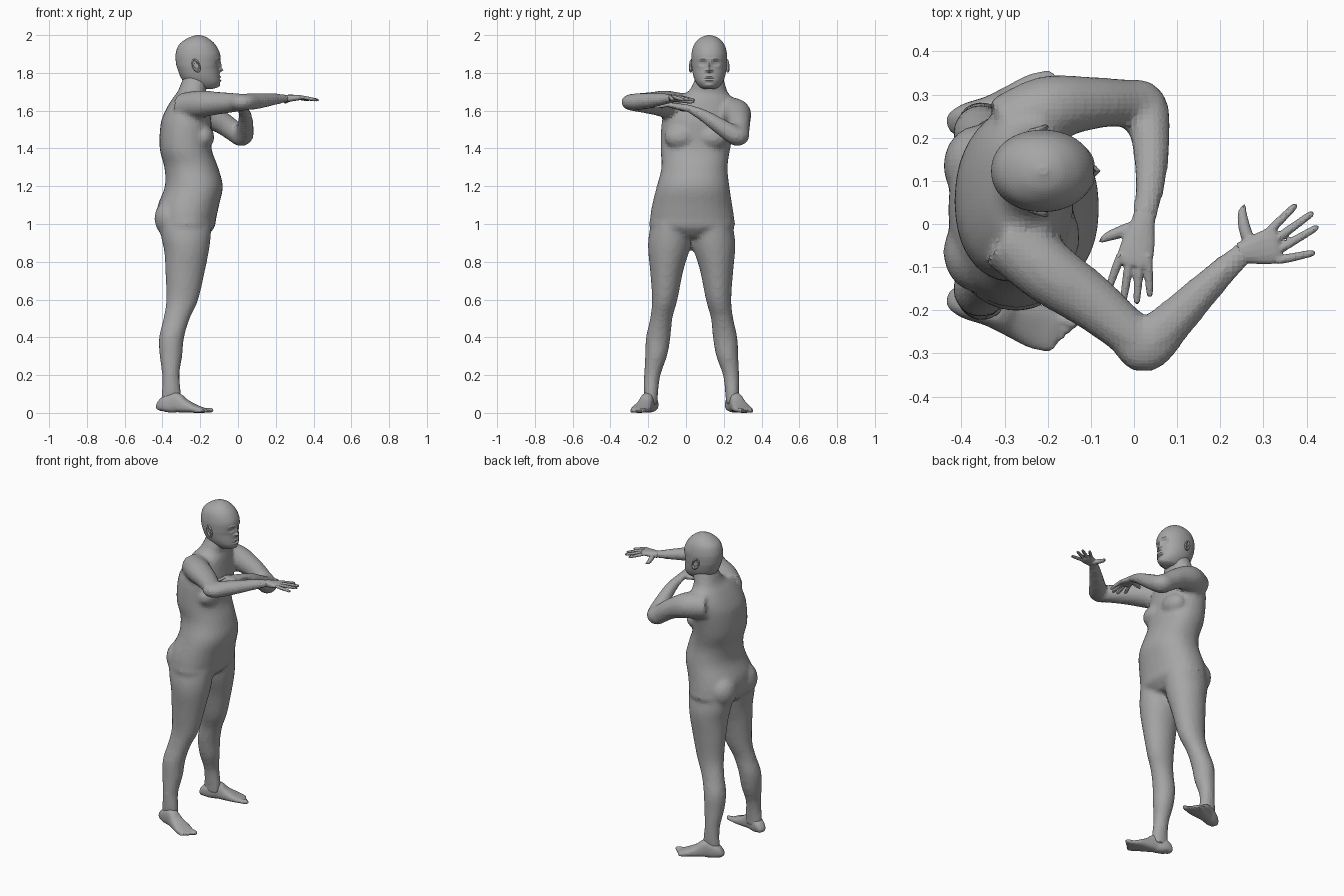
import bpy, bmesh, math
from mathutils import Vector, Matrix

cube = bpy.data.objects.get("Cube")
if cube:
    bpy.data.objects.remove(cube, do_unlink=True)

clay = bpy.data.materials.new("clay_gray")
clay.use_nodes = True
GRAY = (0.38, 0.38, 0.38, 1)
clay.diffuse_color = GRAY
clay.node_tree.nodes["Principled BSDF"].inputs["Base Color"].default_value = GRAY
UP = Vector((0, 0, 1))


def resample(rows, n):
    """Catmull-Rom interpolation through rows of numbers."""
    out = []
    for i in range(len(rows) - 1):
        a, b, c, d = (rows[min(max(i + k, 0), len(rows) - 1)] for k in (-1, 0, 1, 2))
        for s in range(n):
            t = s / n
            out.append([q + t / 2 * (r - p + t * (2 * p - 5 * q + 4 * r - s2 + t * (3 * (q - r) + s2 - p)))
                        for p, q, r, s2 in zip(a, b, c, d)])
    return out + [list(rows[-1])]


def loft(bm, rings):
    loops = [[bm.verts.new(p) for p in ring] for ring in rings]
    n = len(loops[0])
    for lo, hi in zip(loops, loops[1:]):
        for i in range(n):
            bm.faces.new((lo[i], lo[(i + 1) % n], hi[(i + 1) % n], hi[i]))
    bm.faces.new(loops[0][::-1])
    bm.faces.new(loops[-1])


def oval(center, u, v, n, power):
    pts = []
    for i in range(n):
        a = 2 * math.pi * i / n
        c, s = math.cos(a), math.sin(a)
        pts.append(center + u * math.copysign(abs(c) ** (2 / power), c)
                   + v * math.copysign(abs(s) ** (2 / power), s))
    return pts


def stack(bm, rows, n=28, power=2.2, steps=4):
    """Horizontal ovals from rows of z, back, front, right, left."""
    loft(bm, [oval(Vector(((x0 + x1) / 2, (y0 + y1) / 2, z)), Vector(((x1 - x0) / 2, 0, 0)),
                   Vector((0, (y1 - y0) / 2, 0)), n, power)
              for z, x0, x1, y0, y1 in resample(rows, steps)])


def tube(bm, rows, n=16, power=2, steps=4):
    """Ovals along a path from rows of x, y, z, half width, half height."""
    rows = resample(rows, steps)
    pts = [Vector(r[:3]) for r in rows]
    rings = []
    for i, r in enumerate(rows):
        t = (pts[min(i + 1, len(pts) - 1)] - pts[max(i - 1, 0)]).normalized()
        side = t.cross(UP).normalized()
        rings.append(oval(pts[i], side * r[3], side.cross(t) * r[4], n, power))
    loft(bm, rings)


def ball(bm, center, size):
    bmesh.ops.create_uvsphere(bm, u_segments=20, v_segments=12, radius=1,
                              matrix=Matrix.Translation(center) @ Matrix.Diagonal((*size, 1)))


def finish(bm, name, voxel=0, smooth=0):
    bmesh.ops.recalc_face_normals(bm, faces=bm.faces)
    me = bpy.data.meshes.new(name)
    bm.to_mesh(me)
    bm.free()
    me.materials.append(clay)
    ob = bpy.data.objects.new(name, me)
    bpy.context.collection.objects.link(ob)
    if voxel:
        mod = ob.modifiers.new("blend", 'REMESH')
        mod.mode = 'VOXEL'
        mod.voxel_size = voxel
        mod.use_smooth_shade = False
    if smooth:
        mod = ob.modifiers.new("soften", 'SMOOTH')
        mod.factor = 0.5
        mod.iterations = smooth
    return ob


def mirror_y(y):
    return 0.06 - y


# Torso, neck, legs and arms blended into one body
body = bmesh.new()
stack(body, [(.93, -.38, -.17, -.06, .12), (.98, -.42, -.125, -.185, .25), (1.03, -.43, -.115, -.19, .255),
             (1.1, -.425, -.1, -.18, .245), (1.2, -.387, -.08, -.155, .23), (1.3, -.39, -.105, -.13, .22),
             (1.4, -.415, -.14, -.135, .235), (1.53, -.41, -.14, -.13, .26), (1.6, -.385, -.15, -.11, .27),
             (1.66, -.35, -.16, -.06, .25), (1.7, -.32, -.17, .01, .22), (1.75, -.3, -.16, .04, .205),
             (1.8, -.28, -.18, .055, .19)])
leg = [(1.0, -.42, -.14, -.185, .02), (.92, -.405, -.145, -.2, .028), (.85, -.39, -.155, -.2, .015),
       (.75, -.385, -.175, -.19, -.015), (.6, -.38, -.21, -.18, -.045), (.5, -.395, -.255, -.19, -.072),
       (.4, -.418, -.285, -.212, -.082), (.3, -.415, -.295, -.217, -.1), (.2, -.402, -.31, -.222, -.135),
       (.1, -.405, -.3, -.222, -.148), (.04, -.41, -.3, -.21, -.15)]
stack(body, leg, power=2)
stack(body, [(z, a, b, mirror_y(d), mirror_y(c)) for z, a, b, c, d in leg], power=2)
for y in (-.065, .135):
    ball(body, (-.36, y, 1.03), (.083, .095, .1))
for y in (-.03, .14):
    ball(body, (-.185, y, 1.46), (.06, .085, .065))
tube(body, [(-.29, -.03, 1.62, .08, .075), (-.2, -.11, 1.635, .075, .072), (-.1, -.18, 1.64, .065, .06),
            (-.01, -.255, 1.643, .055, .05), (.025, -.285, 1.645, .062, .044), (.09, -.225, 1.65, .05, .044),
            (.19, -.125, 1.66, .036, .032), (.25, -.07, 1.665, .029, .022), (.27, -.055, 1.666, .027, .018)])
tube(body, [(-.29, .21, 1.59, .09, .08), (-.2, .265, 1.585, .08, .078), (-.1, .28, 1.545, .062, .062),
            (-.02, .28, 1.49, .056, .056), (.02, .27, 1.465, .06, .054), (.038, .2, 1.505, .046, .046),
            (.038, .1, 1.57, .037, .034), (.025, .02, 1.61, .029, .022), (.02, 0, 1.615, .027, .018)])
finish(body, "body", .013, 6)

# Head with sculpted face
head = bmesh.new()
CY = .123
stack(head, [(z, a, b, CY - w, CY + w) for z, a, b, w in (
    (1.715, -.235, -.135, .03), (1.725, -.26, -.108, .05), (1.75, -.285, -.095, .07), (1.78, -.305, -.096, .083),
    (1.82, -.32, -.1, .091), (1.85, -.328, -.096, .094), (1.9, -.33, -.095, .094), (1.95, -.312, -.12, .08),
    (1.985, -.265, -.16, .048), (2.0, -.22, -.2, .008))], n=64, power=2.1, steps=6)
features = [(.034, 1.85, .016, .011, -.014), (0, 1.815, .01, .01, .02), (0, 1.838, .008, .02, .01),
            (.014, 1.812, .007, .007, .009), (.03, 1.872, .022, .007, .005), (0, 1.778, .022, .005, .007),
            (0, 1.769, .02, .004, -.004), (0, 1.76, .02, .005, .007), (0, 1.733, .02, .01, .006),
            (.034, 1.85, .009, .006, .007)]
for v in head.verts:
    if v.co.x > -.19:
        y, z = abs(v.co.y - CY), v.co.z
        v.co.x += sum(amp * math.exp(-((y - fy) / sy) ** 2 - ((z - fz) / sz) ** 2)
                      for fy, fz, sy, sz, amp in features)
finish(head, "head")

# Ears: rim around a hollow
for name, sign in (("right_ear", -1), ("left_ear", 1)):
    ear = bmesh.new()
    ball(ear, (0, 0, 0), (.023, .01, .037))
    for v in ear.verts:
        r = (v.co.x / .023) ** 2 + (v.co.z / .037) ** 2
        if v.co.y * sign > 0 and r < .5:
            v.co.y -= sign * .009
        v.co.x += v.co.z * -.25
    bmesh.ops.rotate(ear, verts=ear.verts, matrix=Matrix.Rotation(sign * .3, 3, 'Z'))
    bmesh.ops.translate(ear, verts=ear.verts, vec=(-.222, CY + sign * .096, 1.838))
    finish(ear, name)


# Hands
def hand(name, wrist, knuckles, tips, thumb, z_knuckle, z_tip):
    bm = bmesh.new()
    w = Vector(wrist)
    k = sum((Vector((*p, z_knuckle)) for p in knuckles), Vector()) / 4
    rows = []
    for t, a, b in ((-.15, .026, .018), (.1, .028, .019), (.5, .038, .017), (.9, .042, .014), (1.05, .036, .01)):
        rows.append((*w.lerp(k, t), a, b))
    tube(bm, rows, power=2.4)
    for p, q in zip(knuckles, tips):
        a, b = Vector((*p, z_knuckle)), Vector((*q, z_tip))
        tube(bm, [(*a.lerp(b, t), r, r) for t, r in
                  ((-.2, .009), (.15, .0105), (.5, .0098), (.85, .0085), (.96, .0065), (1, .003))], n=10, steps=2)
    tube(bm, [(*p, r, r) for p, r in zip(thumb, (.015, .0145, .011, .004))], n=10)
    finish(bm, name, .0045, 2)


hand("right_hand", (.255, -.066, 1.665), [(.31, -.02), (.33, -.035), (.342, -.056), (.345, -.082)],
     [(.377, .046), (.417, .028), (.428, -.005), (.42, -.066)],
     [(.27, -.05, 1.66), (.257, -.012, 1.655), (.251, .024, 1.648), (.257, .045, 1.645)], 1.67, 1.655)
hand("left_hand", (.023, .012, 1.612), [(-.036, -.085), (-.013, -.1), (.012, -.1), (.033, -.088)],
     [(-.061, -.157), (-.026, -.187), (.006, -.186), (.037, -.17)],
     [(.005, -.005, 1.61), (-.03, -.018, 1.61), (-.062, -.03, 1.61), (-.08, -.042, 1.61)], 1.632, 1.618)


# Feet with toes, turned outward
def foot(name, flip):
    bm = bmesh.new()
    heel, toe = Vector((-.418, -.172, 0)), Vector((-.175, -.255, 0))
    along = (toe - heel).normalized()
    inner = Vector((-along.y, along.x, 0))
    rows = []
    for t, w, h in ((0, .018, .03), (.04, .03, .06), (.15, .037, .09), (.35, .036, .11), (.55, .043, .075),
                    (.78, .052, .045), (.93, .048, .03), (1, .04, .022)):
        c = heel.lerp(toe, t)
        rows.append((c.x, c.y, h / 2, w, h / 2))
    tube(bm, rows, n=20, power=2.5)
    for i, r in enumerate((.014, .011, .0105, .01, .009)):
        base = toe + inner * (.034 - .0185 * i) - along * (.03 + .006 * i)
        tip = base + along * (.066 - .004 * i)
        tube(bm, [(*base.lerp(tip, t)[:2], r, r * s, r * s) for t, s in
                  ((0, .8), (.5, 1), (.85, .9), (1, .3))], n=10)
    if flip:
        for v in bm.verts:
            v.co.y = mirror_y(v.co.y)
    finish(bm, name, .006, 3)


foot("right_foot", False)
foot("left_foot", True)
